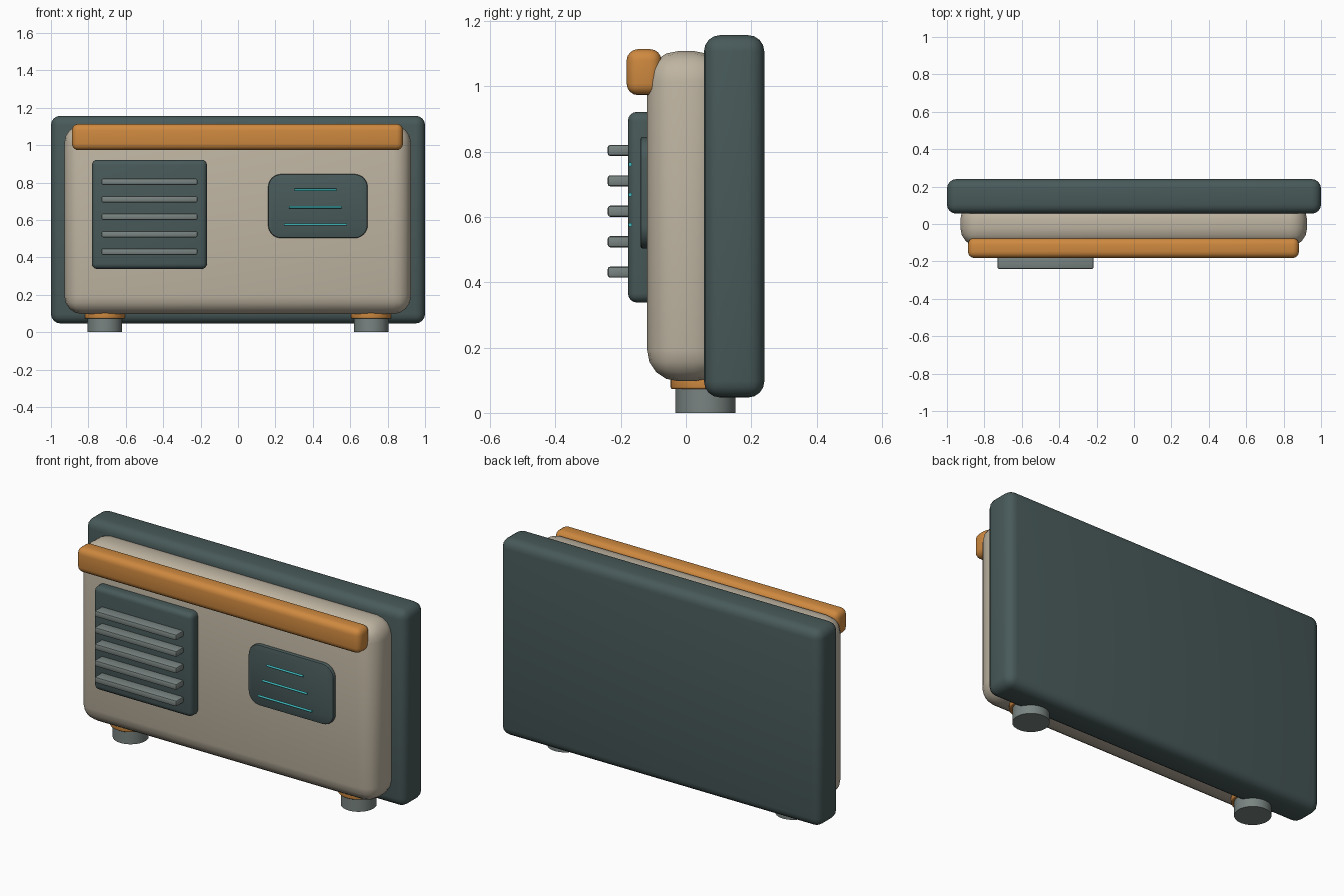
import bpy, bmesh, math

if "Cube" in bpy.data.objects:
    bpy.data.objects.remove(bpy.data.objects["Cube"])


def material(name, rgb):
    m = bpy.data.materials.new(name)
    m.diffuse_color = (*rgb, 1)
    m.use_nodes = True
    m.node_tree.nodes["Principled BSDF"].inputs["Base Color"].default_value = m.diffuse_color
    return m


DARK = material("dark_slate", (0.065, 0.1, 0.1))
CREAM = material("cream", (0.52, 0.46, 0.36))
ORANGE = material("orange", (0.62, 0.25, 0.05))
STEEL = material("steel", (0.19, 0.23, 0.22))
TEAL = material("teal", (0.05, 0.48, 0.5))


def finish(name, bm, mat, bevel=0, segments=4):
    mesh = bpy.data.meshes.new(name)
    bm.to_mesh(mesh)
    bm.free()
    mesh.materials.append(mat)
    ob = bpy.data.objects.new(name, mesh)
    bpy.context.collection.objects.link(ob)
    bpy.ops.object.select_all(action='DESELECT')
    ob.select_set(True)
    bpy.context.view_layer.objects.active = ob
    if bevel:
        mod = ob.modifiers.new("bevel", 'BEVEL')
        mod.width = bevel
        mod.segments = segments
        mod.limit_method = 'ANGLE'
        mod.angle_limit = math.radians(40)
        bpy.ops.object.modifier_apply(modifier=mod.name)
    bpy.ops.object.shade_smooth_by_angle(angle=math.radians(35))
    return ob


def box(name, x, y, z, mat, bevel=0, segments=4, corner=0):
    """Box from (min, max) ranges; corner rounds the front outline first."""
    bm = bmesh.new()
    bmesh.ops.create_cube(bm, size=1)
    for v in bm.verts:
        for i, (lo, hi) in enumerate((x, y, z)):
            v.co[i] = lo + (v.co[i] + 0.5) * (hi - lo)
    if corner:
        edges = [e for e in bm.edges
                 if abs(e.verts[0].co.y - e.verts[1].co.y) > 1e-4]
        bmesh.ops.bevel(bm, geom=edges, offset=corner, segments=8,
                        profile=0.5, affect='EDGES')
    return finish(name, bm, mat, bevel, segments)


def cylinder(name, x, y, z, radius, mat, bevel=0, sides=48, along_x=None):
    """Upright cylinder over a z range, or a rod along x if along_x is given."""
    bm = bmesh.new()
    lo, hi = along_x or z
    bmesh.ops.create_cone(bm, cap_ends=True, segments=sides,
                          radius1=radius, radius2=radius, depth=hi - lo)
    for v in bm.verts:
        a, b, c = v.co
        if along_x:
            v.co = ((lo + hi) / 2 + c, y + b, z + a)
        else:
            v.co = (x + a, y + b, (lo + hi) / 2 + c)
    return finish(name, bm, mat, bevel, 3)


# Rear slab and main body
box("back_panel", (-1, 1), (0.055, 0.24), (0.047, 1.157), DARK, 0.05)
box("body", (-0.928, 0.925), (-0.119, 0.12), (0.097, 1.108), CREAM, 0.095)

# Carry bar across the top front
box("top_bar", (-0.888, 0.882), (-0.182, -0.075), (0.973, 1.114), ORANGE, 0.035)

# Vent panel with slats
box("vent_panel", (-0.781, -0.166), (-0.178, -0.095), (0.338, 0.922), DARK, 0.028)
for i in range(5):
    z = 0.431 + i * 0.0932
    box(f"vent_slat_{i + 1}", (-0.73, -0.217), (-0.24, -0.165),
        (z - 0.017, z + 0.017), STEEL, 0.008, 2)

# Display with glowing lines
box("display", (0.161, 0.693), (-0.14, -0.1), (0.503, 0.845), DARK, 0.008, 2, 0.07)
for i, (x0, x1) in enumerate([(0.246, 0.583), (0.273, 0.553), (0.302, 0.527)]):
    cylinder(f"display_line_{i + 1}", 0, -0.171, 0.576 + i * 0.0925, 0.006,
             TEAL, sides=12, along_x=(x0, x1))

# Feet with collars
for side, s in (("left", -1), ("right", 1)):
    cylinder(f"{side}_foot", s * 0.712, 0.06, (0, 0.09), 0.092, STEEL)
    cylinder(f"{side}_foot_collar", s * 0.712, 0.06, (0.073, 0.115), 0.107,
             ORANGE, 0.006)
